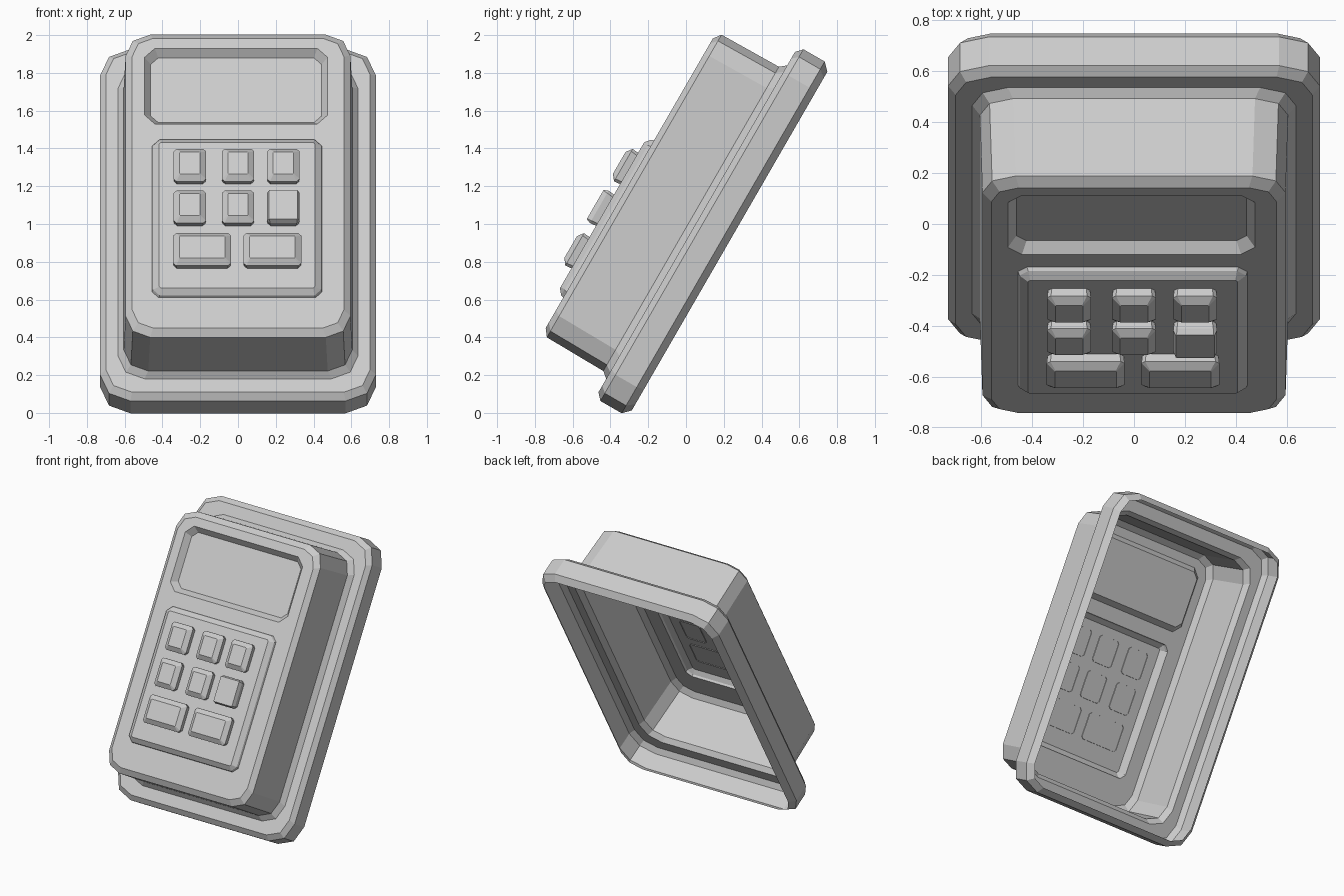
import bpy, bmesh, math

if "Cube" in bpy.data.objects:
    bpy.data.objects.remove(bpy.data.objects["Cube"])

TILT = math.radians(60)      # parts are built lying flat, then leaned back

# one plain grey plastic
grey = bpy.data.materials.new("grey_plastic")
grey.use_nodes = True
GREY = (0.6, 0.6, 0.6, 1)
grey.diffuse_color = GREY
grey.node_tree.nodes["Principled BSDF"].inputs["Base Color"].default_value = GREY


def ring(bm, cx, cy, hx, hy, z, r, seg):
    """Closed loop of vertices: a rectangle with rounded or cut corners."""
    verts = []
    for q, (sx, sy) in enumerate(((1, 1), (-1, 1), (-1, -1), (1, -1))):
        for i in range(seg + 1):
            a = math.pi / 2 * (q + i / seg)
            verts.append(bm.verts.new((cx + sx * (hx - r) + r * math.cos(a),
                                       cy + sy * (hy - r) + r * math.sin(a), z)))
    return verts


def loft(bm, cx, cy, profile, seg, cap=False):
    """Skin a stack of rings, given as (half width, half length, height, corner)."""
    rings = [ring(bm, cx, cy, *p, seg) for p in profile]
    for a, b in zip(rings, rings[1:]):
        for i in range(len(a)):
            j = (i + 1) % len(a)
            bm.faces.new((a[i], a[j], b[j], b[i]))
    if cap:
        bm.faces.new(rings[-1])
    return rings


def loop_edges(bm, loop):
    return [bm.edges.get((a, b)) for a, b in zip(loop, loop[1:] + loop[:1])]


def finish(bm, name):
    me = bpy.data.meshes.new(name)
    bm.to_mesh(me)
    bm.free()
    me.materials.append(grey)
    ob = bpy.data.objects.new(name, me)
    ob.rotation_euler.x = TILT
    bpy.context.collection.objects.link(ob)


# housing: open-backed sheet with flange, body walls, sunken screen, raised pad
FRONT = 0.868
bm = bmesh.new()
shell = loft(bm, 0, 0.903, [
    (0.69, 1.035, 0.255, 0.13),
    (0.73, 1.075, 0.294, 0.16),
    (0.73, 1.075, 0.424, 0.16),
    (0.70, 1.04, 0.456, 0.14),
    (0.635, 0.958, 0.456, 0.14),
    (0.605, 0.93, 0.49, 0.13),
    (0.595, 0.925, 0.838, 0.13),
    (0.56, 0.885, FRONT, 0.11)], 2)
screen = loft(bm, -0.01, 1.496, [
    (0.485, 0.231, FRONT, 0.055),
    (0.452, 0.198, FRONT - 0.043, 0.04)], 1, cap=True)
pad = loft(bm, -0.005, 0.684, [
    (0.45, 0.481, FRONT, 0.035),
    (0.445, 0.476, FRONT + 0.015, 0.035),
    (0.412, 0.446, FRONT + 0.04, 0.01)], 1, cap=True)
rim_edges = loop_edges(bm, shell[-1]) + loop_edges(bm, screen[0]) + loop_edges(bm, pad[0])
bmesh.ops.triangle_fill(bm, use_beauty=True, use_dissolve=False, edges=rim_edges,
                        normal=(0, 0, 1))
bmesh.ops.recalc_face_normals(bm, faces=bm.faces)
top = max(bm.faces, key=lambda f: f.calc_center_median().z)
if top.normal.z < 0:
    bmesh.ops.reverse_faces(bm, faces=bm.faces)
finish(bm, "housing")

# keys: two rows of three square keys and a row of two wide ones
PAD_TOP = FRONT + 0.04


def key(name, x, y, hx, bevel=0.032):
    bm = bmesh.new()
    hy = 0.099
    loft(bm, x, y, [
        (hx - 0.004, hy - 0.004, PAD_TOP - 0.005, 0.015),
        (hx, hy, PAD_TOP + 0.035, 0.015),
        (hx - bevel, hy - bevel, PAD_TOP + 0.06, 0.003)], 1, cap=True)
    bmesh.ops.recalc_face_normals(bm, faces=bm.faces)
    top = max(bm.faces, key=lambda f: f.calc_center_median().z)
    if top.normal.z < 0:
        bmesh.ops.reverse_faces(bm, faces=bm.faces)
    finish(bm, name)


for row, y in enumerate((0.97, 0.715)):
    for col, x in enumerate((-0.255, 0.0, 0.24)):
        flat = row == 1 and col == 2
        key(f"square_key_{row}_{col}", x, y, 0.086, 0.01 if flat else 0.032)
for side, x in (("right", -0.19), ("left", 0.182)):
    key(f"wide_key_{side}", x, 0.455, 0.153)
